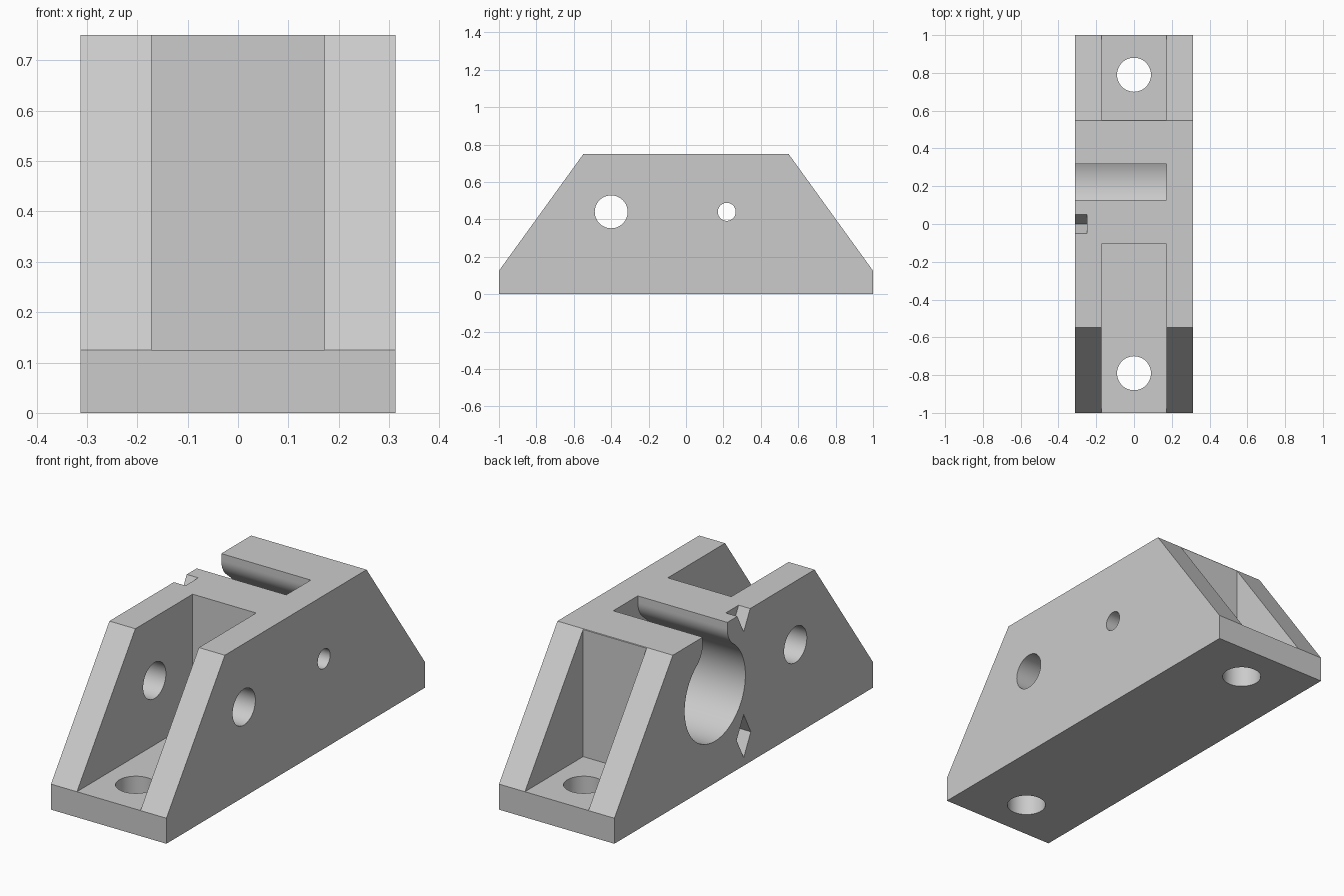
import bpy, bmesh
from math import pi, sin, cos, atan2, sqrt
from mathutils import Vector

cube = bpy.data.objects.get("Cube")
if cube:
    bpy.data.objects.remove(cube, do_unlink=True)

grey = bpy.data.materials.new("light_grey")
grey.use_nodes = True
colour = (0.6, 0.6, 0.6, 1)
grey.diffuse_color = colour
grey.node_tree.nodes["Principled BSDF"].inputs["Base Color"].default_value = colour

HALF = 0.3125      # half width of the block
WALL = 0.172       # inner face of the side walls
FLOOR = 0.125      # top of the base slab
TOP = 0.75
AXIS = 0.44        # height of the cross holes


def prism(name, points, start, end, place):
    """Extrude a 2D outline; place(u, v, w) gives the 3D position."""
    bm = bmesh.new()
    face = bm.faces.new([bm.verts.new(place(u, v, start)) for u, v in points])
    extruded = bmesh.ops.extrude_face_region(bm, geom=[face])["geom"]
    shift = Vector(place(0, 0, end)) - Vector(place(0, 0, start))
    bmesh.ops.translate(bm, vec=shift,
                        verts=[g for g in extruded if isinstance(g, bmesh.types.BMVert)])
    bmesh.ops.recalc_face_normals(bm, faces=bm.faces)
    mesh = bpy.data.meshes.new(name)
    bm.to_mesh(mesh)
    bm.free()
    mesh.materials.append(grey)
    obj = bpy.data.objects.new(name, mesh)
    bpy.context.collection.objects.link(obj)
    return obj


def along_x(y, z, x):
    return (x, y, z)


def along_z(x, y, z):
    return (x, y, z)


def arc(cy, cz, r, a0, a1, n):
    return [(cy + r * cos(a0 + (a1 - a0) * i / n),
             cz + r * sin(a0 + (a1 - a0) * i / n)) for i in range(n + 1)]


def circle(cy, cz, r):
    return arc(cy, cz, r, 0, 2 * pi, 48)[:-1]


def rectangle(u0, u1, v0, v1):
    return [(u0, v0), (u1, v0), (u1, v1), (u0, v1)]


# Block with sloping ends
outline = [(-1, 0), (1, 0), (1, FLOOR), (0.548, TOP), (-0.548, TOP), (-1, FLOOR)]
block = prism("bracket_block", outline, -HALF, HALF, along_x)

cutters = []

# Open pockets at both ends
for name, y0, y1 in (("front_pocket", -1.2, -0.105), ("back_pocket", 0.55, 1.2)):
    cutters.append(prism(name, rectangle(-WALL, WALL, y0, y1), FLOOR, 1, along_z))

# Bolt holes through the base
for name, y in (("front_bolt_hole", -0.79), ("back_bolt_hole", 0.79)):
    cutters.append(prism(name, circle(0, y, 0.09), -0.1, 0.3, along_z))

# Cross holes through the walls
cutters.append(prism("large_cross_hole", circle(-0.4, AXIS, 0.088), -0.5, 0.5, along_x))
cutters.append(prism("small_cross_hole", circle(0.218, AXIS, 0.048), 0, 0.5, along_x))

# Blind bore, opening upward through a slot with rounded shoulders
BORE, SLOT, ROUND, BORE_Y = 0.235, 0.095, 0.11, 0.222
side = SLOT + ROUND
rise = sqrt((BORE + ROUND) ** 2 - side ** 2)
angle = atan2(rise, side)
keyhole = [(BORE_Y + SLOT, 0.9), (BORE_Y - SLOT, 0.9)]
keyhole += arc(BORE_Y - side, AXIS + rise, ROUND, 0, -angle, 10)
keyhole += arc(BORE_Y, AXIS, BORE, pi - angle, 2 * pi + angle, 56)[1:-1]
keyhole += arc(BORE_Y + side, AXIS + rise, ROUND, pi + angle, pi, 10)
cutters.append(prism("keyhole_bore", keyhole, -0.5, WALL, along_x))

# Alignment notches on the right face
for name, z in (("upper_notch", TOP + 0.01), ("lower_notch", 0.145)):
    diamond = [(0, z - 0.105), (0.055, z), (0, z + 0.105), (-0.055, z)]
    cutters.append(prism(name, diamond, -0.5, -0.25, along_x))

# Cut the block, then drop the cutters
bpy.context.view_layer.objects.active = block
for cutter in cutters:
    cutter.hide_render = True
    mod = block.modifiers.new(cutter.name, "BOOLEAN")
    mod.operation = "DIFFERENCE"
    mod.solver = "EXACT"
    mod.object = cutter
    bpy.ops.object.modifier_apply(modifier=mod.name)
    bpy.data.objects.remove(cutter, do_unlink=True)

bpy.ops.object.select_all(action="DESELECT")
block.select_set(True)
bpy.ops.object.shade_smooth_by_angle(angle=pi / 6)
